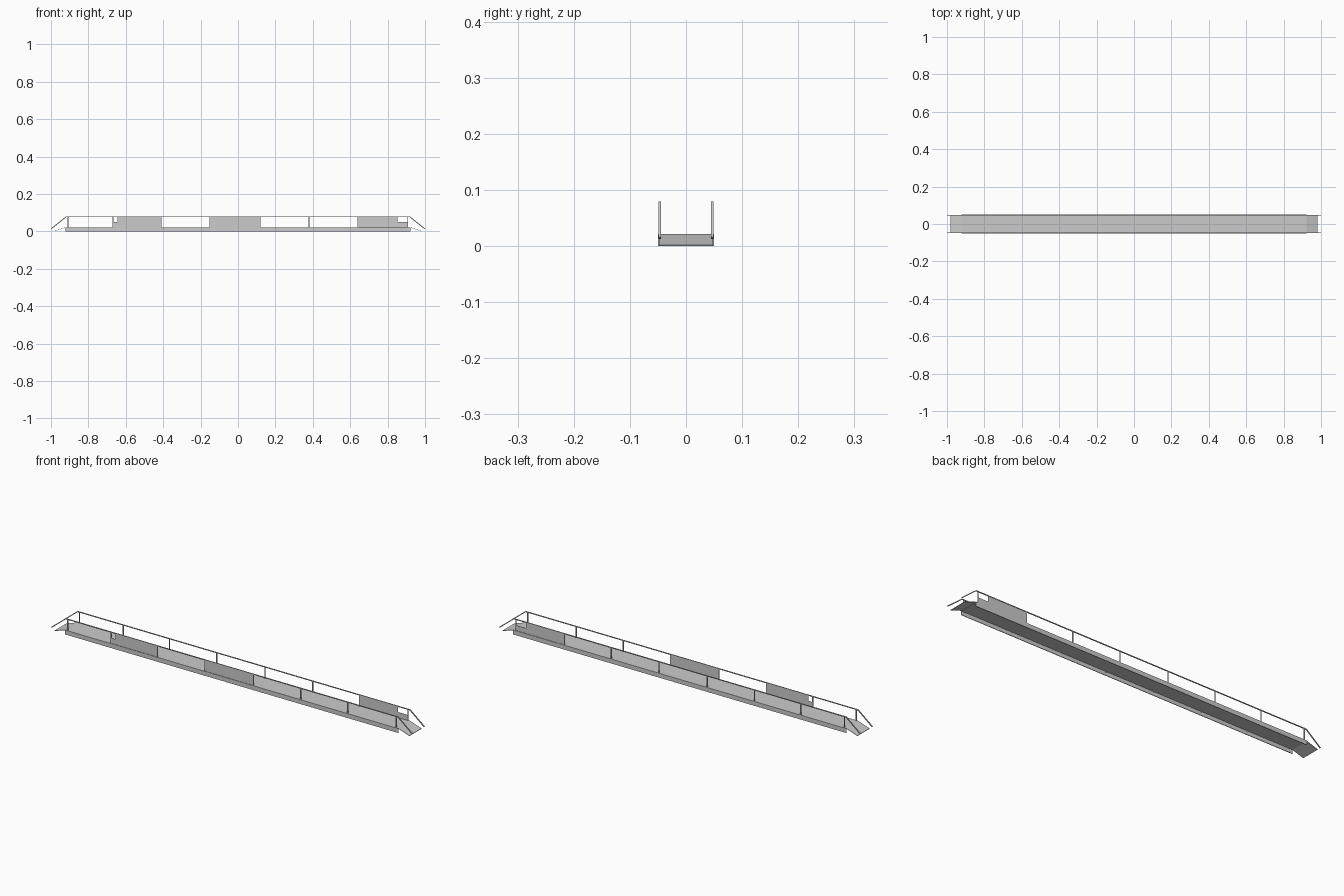
import bpy, bmesh

if "Cube" in bpy.data.objects:
    bpy.data.objects.remove(bpy.data.objects["Cube"])

DECK_TOP = 0.022
RAIL_Y = 0.047
T = 0.004
POSTS = [-0.909, -0.668, -0.412, -0.15, 0.117, 0.38, 0.64, 0.908]


def extrude_profile(name, points, y0, y1):
    """Solid made from an xz outline extruded along y."""
    bm = bmesh.new()
    face = bm.faces.new([bm.verts.new((x, y0, z)) for x, z in points])
    out = bmesh.ops.extrude_face_region(bm, geom=[face])
    for v in out["geom"]:
        if isinstance(v, bmesh.types.BMVert):
            v.co.y = y1
    bmesh.ops.recalc_face_normals(bm, faces=bm.faces)
    mesh = bpy.data.meshes.new(name)
    bm.to_mesh(mesh)
    bm.free()
    obj = bpy.data.objects.new(name, mesh)
    bpy.context.collection.objects.link(obj)
    return obj


def box(name, x0, x1, y0, y1, z0, z1):
    return extrude_profile(name, [(x0, z0), (x1, z0), (x1, z1), (x0, z1)], y0, y1)


# Walkway plate, open underneath between two side girders
box("deck_plate", -0.922, 0.922, -0.05, 0.05, DECK_TOP - 0.003, DECK_TOP)
for side, s in (("front", -1), ("back", 1)):
    box(side + "_girder", -0.922, 0.922, s * 0.05, s * 0.047, 0, DECK_TOP - 0.003)

# Sloping entry plates at both ends
for end, s in (("left", -1), ("right", 1)):
    extrude_profile(end + "_ramp", [(s * 0.922, DECK_TOP), (s * 0.982, 0.002),
                    (s * 0.982, 0), (s * 0.922, DECK_TOP - 0.002)], -0.048, 0.048)

# Handrails with sloping ends, and their posts
rail = [(-1, 0.016), (-0.92, 0.08), (0.92, 0.08), (1, 0.016),
        (0.996, 0.013), (0.918, 0.076), (-0.918, 0.076), (-0.996, 0.013)]
for side, s in (("front", -1), ("back", 1)):
    y0, y1 = s * RAIL_Y - T / 2, s * RAIL_Y + T / 2
    extrude_profile(side + "_handrail", rail, y0, y1)
    for i, x in enumerate(POSTS):
        box(f"{side}_post_{i + 1}", x - T / 2, x + T / 2, y0, y1, 0.015, 0.078)


def panel(name, x0, x1, y, notch=0, notch_side=-1):
    """Thin infill sheet, optionally with an upper corner cut away."""
    z0, z1, zn = DECK_TOP, 0.078, 0.049
    if notch and notch_side < 0:
        pts = [(x0, z0), (x1, z0), (x1, z1), (x0 + notch, z1), (x0 + notch, zn), (x0, zn)]
    elif notch:
        pts = [(x0, z0), (x1, z0), (x1, zn), (x1 - notch, zn), (x1 - notch, z1), (x0, z1)]
    else:
        pts = [(x0, z0), (x1, z0), (x1, z1), (x0, z1)]
    extrude_profile(name, pts, y - 0.0005, y + 0.0005)


# Infill panels: two on the front rail, one on the back rail
panel("front_panel_left", POSTS[1], POSTS[2], -RAIL_Y, 0.024, -1)
panel("front_panel_middle", POSTS[3], POSTS[4], -RAIL_Y)
panel("back_panel_right", POSTS[6], POSTS[7], RAIL_Y, 0.056, 1)
